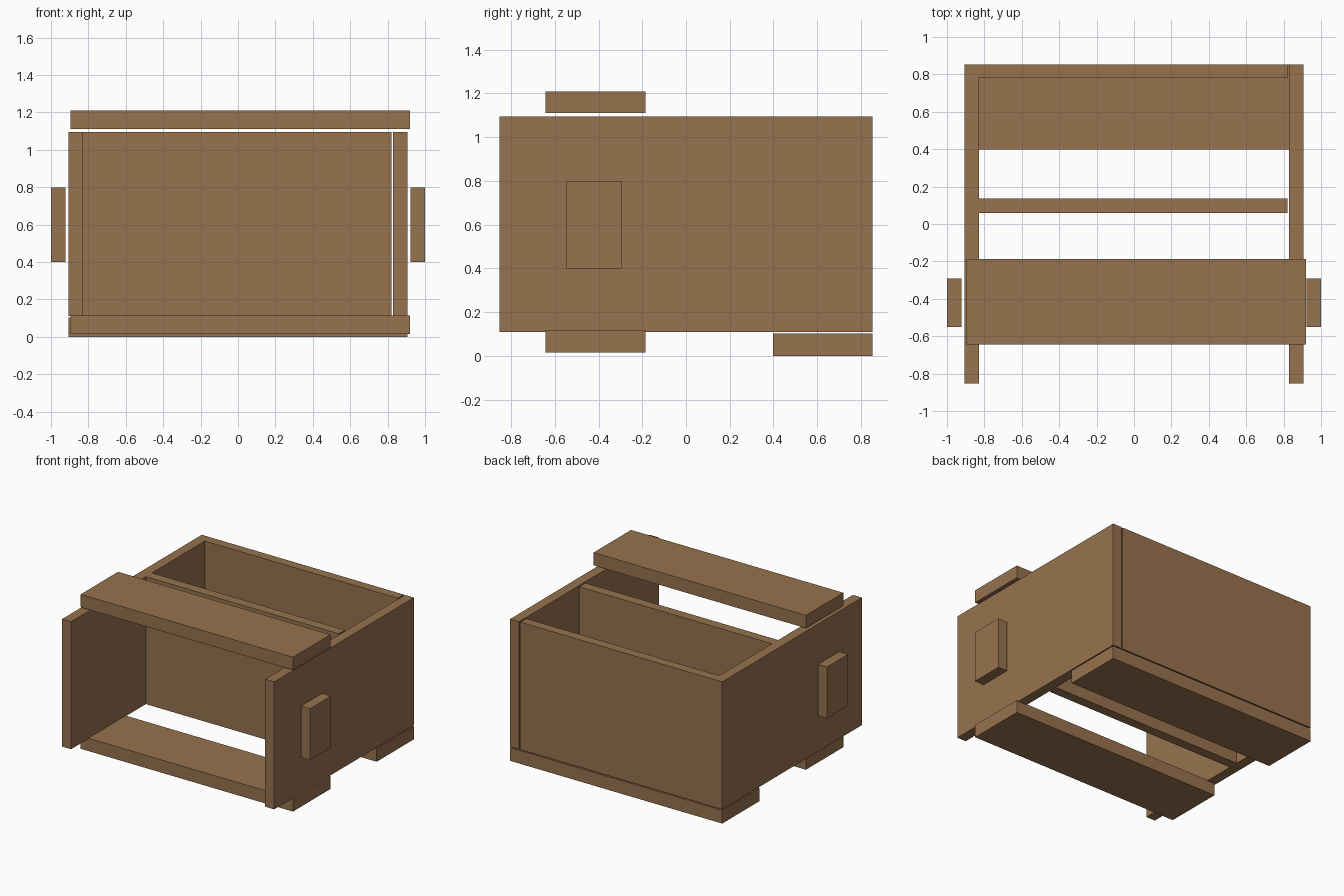
import bpy
import bmesh

if "Cube" in bpy.data.objects:
    bpy.data.objects.remove(bpy.data.objects["Cube"])

wood = bpy.data.materials.new("wood")
wood.diffuse_color = (0.31, 0.17, 0.077, 1)
wood.use_nodes = True
wood.node_tree.nodes["Principled BSDF"].inputs["Base Color"].default_value = wood.diffuse_color


def board(name, x, y, z):
    """Box spanning the given (min, max) ranges."""
    bm = bmesh.new()
    bmesh.ops.create_cube(bm, size=1)
    for v in bm.verts:
        v.co = [r[0] if c < 0 else r[1] for c, r in zip(v.co, (x, y, z))]
    mesh = bpy.data.meshes.new(name)
    bm.to_mesh(mesh)
    bm.free()
    mesh.materials.append(wood)
    obj = bpy.data.objects.new(name, mesh)
    bpy.context.collection.objects.link(obj)
    return obj


WALL_Z = (0.11, 1.095)

# Side walls and their grips
for side, s in (("left", -1), ("right", 1)):
    board(side + "_wall", sorted((s * 0.83, s * 0.907)), (-0.853, 0.853), WALL_Z)
    board(side + "_handle", sorted((s * 0.922, s * 1.0)), (-0.55, -0.292), (0.4, 0.797))

# Cross panels: back wall and inner divider
for name, y in (("back_wall", (0.78, 0.853)), ("divider", (0.06, 0.135))):
    board(name, (-0.83, 0.82), y, WALL_Z)

# Horizontal slats
board("rear_floor_slat", (-0.907, 0.907), (0.398, 0.853), (0.0, 0.102))
for name, z in (("front_floor_slat", 0.016), ("lid_slat", 1.11)):
    board(name, (-0.895, 0.92), (-0.643, -0.186), (z, z + 0.099))
